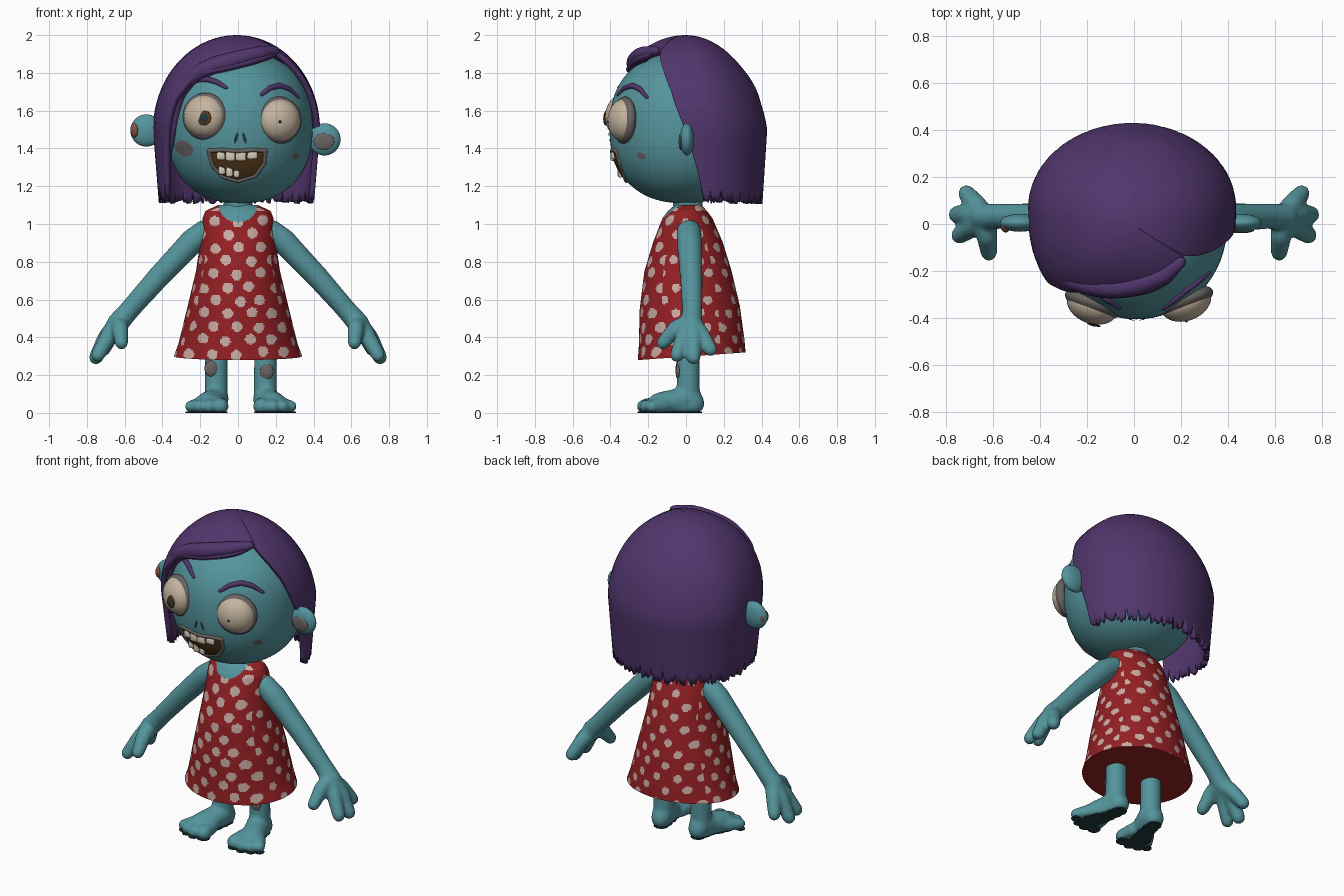
import bpy, bmesh, random
from math import sin, cos, pi, radians, acos, hypot, sqrt
from mathutils import Vector, Matrix

random.seed(4)
if "Cube" in bpy.data.objects:
    bpy.data.objects.remove(bpy.data.objects["Cube"])


def material(name, *rgb):
    m = bpy.data.materials.new(name)
    m.use_nodes = True
    m.diffuse_color = (*rgb, 1)
    bsdf = m.node_tree.nodes["Principled BSDF"]
    bsdf.inputs["Base Color"].default_value = (*rgb, 1)
    bsdf.inputs["Roughness"].default_value = 0.8
    return m


SKIN = material("teal skin", .09, .30, .335)
HAIR = material("purple hair", .083, .036, .152)
RED = material("red cloth", .295, .014, .017)
DOT = material("pale dots", .58, .40, .36)
EYE = material("cream eye", .56, .46, .35)
GREY = material("grey bruise", .14, .122, .122)
MOUTH = material("brown mouth", .085, .04, .01)
TOOTH = material("ivory tooth", .66, .58, .47)
DARK = material("dark teal", .016, .04, .047)
SORE = material("red sore", .24, .08, .06)


def finish(name, bm, *mats, smooth=True):
    me = bpy.data.meshes.new(name)
    bm.to_mesh(me)
    bm.free()
    for m in mats:
        me.materials.append(m)
    me.polygons.foreach_set("use_smooth", [smooth] * len(me.polygons))
    ob = bpy.data.objects.new(name, me)
    bpy.context.collection.objects.link(ob)
    return ob


def chain(bm, points):
    """Rounded limb through (x, y, z, radius) points."""
    pts = [(Vector(p[:3]), p[3]) for p in points]
    for p, r in pts:
        bmesh.ops.create_icosphere(bm, subdivisions=2, radius=r, matrix=Matrix.Translation(p))
    for (a, ra), (b, rb) in zip(pts, pts[1:]):
        turn = (b - a).to_track_quat('Z', 'Y').to_matrix().to_4x4()
        bmesh.ops.create_cone(bm, cap_ends=True, segments=16, radius1=ra, radius2=rb,
                              depth=(b - a).length, matrix=Matrix.Translation((a + b) / 2) @ turn)


def blend(ob, voxel=.011, mirror=False, passes=5):
    """Fuse overlapping pieces into one soft skin."""
    m = ob.modifiers.new("fuse", 'REMESH')
    m.mode, m.voxel_size, m.use_smooth_shade = 'VOXEL', voxel, True
    s = ob.modifiers.new("soften", 'SMOOTH')
    s.factor, s.iterations = .5, passes
    if mirror:
        ob.modifiers.new("mirror", 'MIRROR')
    return ob


def ellipsoid(name, centre, size, mat, facing=(0, 0, 1)):
    bm = bmesh.new()
    turn = Vector(facing).to_track_quat('Z', 'Y').to_matrix().to_4x4()
    bmesh.ops.create_uvsphere(bm, u_segments=32, v_segments=20, radius=1,
                              matrix=Matrix.Translation(centre) @ turn @ Matrix.Diagonal((*size, 1)))
    return finish(name, bm, mat)


def lerp_keys(keys, x):
    """Interpolate rows of (x, values...) sorted by rising x."""
    for a, b in zip(keys, keys[1:]):
        if x <= b[0]:
            t = max(0, (x - a[0]) / (b[0] - a[0]))
            return [u + (v - u) * t for u, v in zip(a[1:], b[1:])]
    return list(keys[-1][1:])


def grid(bm, rows, cols, point, closed):
    vs = [[bm.verts.new(point(i, j)) for j in range(rows)] for i in range(cols)]
    for i in range(cols if closed else cols - 1):
        a, b = vs[i], vs[(i + 1) % cols]
        for j in range(rows - 1):
            bm.faces.new((a[j], a[j + 1], b[j + 1], b[j]))


# Head: rounded superellipsoid
HC, HR, P = Vector((.01, -.01, 1.51)), Vector((.385, .395, .40)), 2.3


def girth(z):
    return max(0, 1 - abs((z - HC.z) / HR.z) ** P) ** (1 / P)


def face_y(x, z):
    return HC.y - HR.y * sqrt(max(0, girth(z) ** 2 - ((x - HC.x) / HR.x) ** 2))


def head_point(i, j):
    a, z = 2 * pi * i / 64, HC.z + HR.z * cos(pi * j / 48)
    k = girth(z)
    return HC.x + HR.x * k * cos(a), HC.y + HR.y * k * sin(a), z


bm = bmesh.new()
grid(bm, 49, 64, head_point, True)
bmesh.ops.remove_doubles(bm, verts=bm.verts[:], dist=1e-4)
finish("head", bm, SKIN)


# Thin plates that follow the face
def patch(name, outline, mat, lift=.005):
    n = len(outline)
    cx, cz = sum(p[0] for p in outline) / n, sum(p[1] for p in outline) / n

    def point(i, j):
        s = 1 - j / 6
        x, z = cx + (outline[i][0] - cx) * s, cz + (outline[i][1] - cz) * s
        return x, face_y(x, z) - lift, z
    bm = bmesh.new()
    grid(bm, 7, n, point, True)
    bmesh.ops.remove_doubles(bm, verts=bm.verts[:], dist=1e-5)
    bmesh.ops.recalc_face_normals(bm, faces=bm.faces[:])
    if sum(f.normal.y for f in bm.faces) > 0:
        bmesh.ops.reverse_faces(bm, faces=bm.faces[:])
    return finish(name, bm, mat)


def oval(x, z, rx, rz, lean=0):
    ring = [(cos(k * pi / 10) * rx, sin(k * pi / 10) * rz) for k in range(20)]
    return [(x + u + lean * v, z + v) for u, v in ring]


patch("cheek_bruise", oval(-.285, 1.4, .046, .042, -.3), GREY)
patch("cheek_spot", oval(.305, 1.36, .016, .018), GREY)
for s in (-1, 1):
    patch("nostril", oval(.012 + s * .022, 1.455, .009, .03, -s * .25), DARK)

# Mouth, lips and teeth
lips = [(-.155, 1.388), (-.08, 1.392), (0, 1.385), (.08, 1.392), (.145, 1.388),
        (.138, 1.32), (.09, 1.255), (0, 1.228), (-.08, 1.25), (-.135, 1.31)]
patch("mouth", lips, MOUTH)
bm = bmesh.new()
chain(bm, [(x, face_y(x, z), z, .012) for x, z in lips + lips[:1]])
blend(finish("lips", bm, GREY), .005, passes=2)
bm = bmesh.new()
for x, z, w, h in [(-.09, 1.36, .045, .042), (-.04, 1.358, .05, .05), (.015, 1.358, .055, .048),
                   (.075, 1.363, .055, .04), (-.085, 1.285, .036, .045), (-.045, 1.28, .036, .06),
                   (-.007, 1.268, .032, .045)]:
    bmesh.ops.create_cube(bm, size=1, matrix=Matrix.Translation((x, face_y(x, z) - .003, z))
                          @ Matrix.Diagonal((w, .022, h, 1)))
ob = finish("teeth", bm, TOOTH)
bev = ob.modifiers.new("round", 'BEVEL')
bev.width, bev.segments = .009, 2

# Eyes with bruised sockets; one wide iris, one pinprick
for x, z, s, iris in ((-.175, 1.57, -1, .04), (.218, 1.55, 1, .008)):
    out = Vector((s * .35, -.93, .04)).normalized()
    c = Vector((x, face_y(x, z) + .015, z))
    ellipsoid("eye_socket", c, (.125, .125, .05), GREY, out)
    ellipsoid("eyeball", c + out * .005, (.112, .112, .08), EYE, out)
    tip = c + out * .082 + Vector((-s * .025, -.007, -.012))
    ellipsoid("iris", tip, (iris, iris, .007), MOUTH, out)
    ellipsoid("pupil", tip + out * .004, (iris * .6, iris * .6, .006), DARK, out)

# Eyebrows
for arc in ([(-.25, 1.735), (-.21, 1.762), (-.16, 1.765), (-.11, 1.75), (-.06, 1.72)],
            [(.125, 1.685), (.17, 1.72), (.22, 1.732), (.27, 1.715), (.32, 1.67)]):
    bm = bmesh.new()
    chain(bm, [(x, face_y(x, z), z, r) for (x, z), r in zip(arc, (.011, .015, .016, .015, .01))])
    blend(finish("eyebrow", bm, HAIR), .005)

# Ears
ellipsoid("ear", (-.485, .005, 1.495), (.085, .038, .085), SKIN)
ellipsoid("ear", (.458, .005, 1.448), (.085, .038, .085), SKIN)
ellipsoid("ear_hollow", (.455, -.027, 1.437), (.055, .012, .045), GREY)
ellipsoid("ear_sore", (-.545, -.002, 1.495), (.024, .034, .04), SORE)

# Hair: shell of columns falling from the crown to an uneven hem
HEM = [(-35, 1.92), (-25, 1.82), (-18, 1.72), (-10, 1.5), (0, 1.25), (4, 1.12), (180, 1.12),
       (212, 1.14), (217, 1.4), (224, 1.65), (236, 1.79), (265, 1.83), (290, 1.87), (325, 1.92)]
COLS, ROWS = 241, 26
ragged = [random.uniform(.04, .09) if i % 7 == 2 else random.uniform(-.015, .02) for i in range(COLS)]


def hair_point(i, j):
    deg = -35 + 360 * i / (COLS - 1)
    a = radians(deg)
    hem = lerp_keys(HEM, deg)[0] + (ragged[i] if 3 < deg < 213 else 0)
    end = acos((hem - 1.5) / .5) if hem > 1.5 else pi / 2 + (1.5 - hem) / .5
    s = end * j / (ROWS - 1)
    dome = s < pi / 2
    z = 1.5 + .5 * cos(s) if dome else 1.5 - .5 * (s - pi / 2)
    f = sin(s) if dome else 1 - .09 * (s - pi / 2)
    f *= 1 + .08 * max(0, min(1, (deg - 210) / 80)) * min(1, s)
    if sin(a) < 0:
        f /= (abs(cos(a)) ** 2.6 + abs(sin(a)) ** 2.6) ** (1 / 2.6)
    p = Vector((-.008 + .442 * f * cos(a),
                .07 * min(1, (2 - z) / .5) + (.36 if sin(a) > 0 else .43) * f * sin(a), z))
    d = p - HC
    g = (hypot(d.x / HR.x, d.y / HR.y) ** P + abs(d.z / HR.z) ** P) ** (1 / P)
    return p if g > 1.06 else HC + Vector((d.x * 1.06 / g, d.y * 1.06 / g, d.z))


bm = bmesh.new()
grid(bm, ROWS, COLS, hair_point, False)
bmesh.ops.remove_doubles(bm, verts=bm.verts[:], dist=1e-4)
ob = finish("hair", bm, HAIR)
sol = ob.modifiers.new("thickness", 'SOLIDIFY')
sol.thickness, sol.offset = .03, -1

# Swept fringe
bm = bmesh.new()
chain(bm, [(.2, -.16, 1.918, .028), (.12, -.22, 1.902, .042), (.06, -.245, 1.888, .046),
           (.0, -.26, 1.872, .048), (-.07, -.27, 1.855, .048), (-.13, -.268, 1.838, .047),
           (-.19, -.26, 1.81, .045), (-.25, -.245, 1.775, .042), (-.31, -.22, 1.69, .036),
           (-.345, -.19, 1.52, .026), (-.37, -.16, 1.35, .02)])
blend(finish("fringe", bm, HAIR), passes=10)

# Dress: flared sheet, rows of (z, half width, front, back)
CUT = [(.28, .34, -.255, .315), (.35, .315, -.25, .31), (.55, .268, -.245, .285),
       (.75, .222, -.22, .24), (.9, .2, -.175, .195), (1.03, .188, -.125, .14),
       (1.07, .172, -.095, .11), (1.1, .105, -.06, .08)]


def dress_point(i, j):
    a, z = 2 * pi * i / 220, 1.1 - .82 * j / 105
    w, front, back = lerp_keys(CUT, z)
    x, y = w * cos(a), (front + back) / 2 + (back - front) / 2 * sin(a)
    return x, y, z + .04 * (y + .25) / .56 * (j / 105) ** 2


bm = bmesh.new()
grid(bm, 106, 220, dress_point, True)
bm.normal_update()
ROW, GAP = .07, .125
jitter = [random.uniform(-.014, .014) for _ in range(97)]
for f in bm.faces:
    c = f.calc_center_median()
    facing = abs(f.normal.y) > .55
    across = c.x if facing else c.y
    row = int(c.z / ROW)
    col = round(across / GAP - row % 2 / 2)
    du = across - (col + row % 2 / 2) * GAP - jitter[(row * 7 + col) % 97]
    dz = c.z - (row + .5) * ROW - jitter[(row * 11 + col * 5) % 97] * .7
    if hypot(du, dz) < (.028 if facing and c.y < 0 else .023):
        f.material_index = 1
    if c.y < 0 and hypot(c.x / .1, (c.z - 1.1) / .09) < 1:
        f.material_index = 2
finish("dress", bm, RED, DOT, SKIN)

# Dress underside
bm = bmesh.new()
bm.faces.new([bm.verts.new(dress_point(i, 105)) for i in range(219, -1, -1)])
finish("dress_underside", bm, RED, smooth=False)

# Neck
bm = bmesh.new()
chain(bm, [(0, .01, .97, .09), (0, .01, 1.08, .08), (0, .01, 1.2, .076)])
blend(finish("neck", bm, SKIN))

# Arms with broad palms and thick fingers
bm = bmesh.new()
chain(bm, [(.17, .015, .96, .066), (.24, .018, .91, .067), (.42, .028, .72, .06),
           (.57, .033, .55, .054), (.64, .03, .47, .058)])
for knuckle, tip in (((.625, -.05, .45, .045), (.617, -.122, .37, .036)),
                     ((.685, -.012, .405, .045), (.742, -.048, .305, .037)),
                     ((.70, .04, .395, .046), (.752, .04, .293, .038)),
                     ((.675, .085, .41, .044), (.712, .13, .335, .037))):
    chain(bm, [(.635, .03, .475, .052), knuckle, tip])
blend(finish("arms", bm, SKIN), mirror=True, passes=4)

# Legs and feet, flattened underneath
toes = ((.108, -.212, .044), (.168, -.225, .037), (.222, -.212, .035), (.266, -.185, .032))
bm = bmesh.new()
chain(bm, [(.13, .015, .5, .062), (.13, .012, .3, .06), (.13, .012, .1, .062), (.13, .04, .05, .06)])
chain(bm, [(.13, .0, .075, .068), (.145, -.05, .06, .068), (.165, -.1, .048, .07), (.178, -.14, .036, .072)])
chain(bm, [(.13, .035, .04, .055), (.165, -.1, .035, .06)])
for x, y, r in toes:
    chain(bm, [(.13 + (x - .13) * .6, -.12, .04, .045), (x, y, .034, r)])
for v in bm.verts:
    v.co.z = max(v.co.z, .003)
legs = blend(finish("legs", bm, SKIN), mirror=True, passes=4)

# Dark soles
bm = bmesh.new()
for x, y, r in ((.13, .04, .05), (.135, .0, .053), (.145, -.05, .056), (.165, -.1, .065),
                (.178, -.14, .07), *toes):
    bmesh.ops.create_cone(bm, cap_ends=True, segments=20, radius1=r * .9, radius2=r * .9,
                          depth=.008, matrix=Matrix.Translation((x, y, .004)))
soles = blend(finish("soles", bm, DARK), voxel=.004, mirror=True, passes=1)
for ob in (legs, soles):
    ob.location.x = .015

# Shin bruises
for x, z in ((.152, .218), (-.142, .235)):
    ellipsoid("shin_bruise", (x, -.041, z), (.036, .014, .042), GREY)
